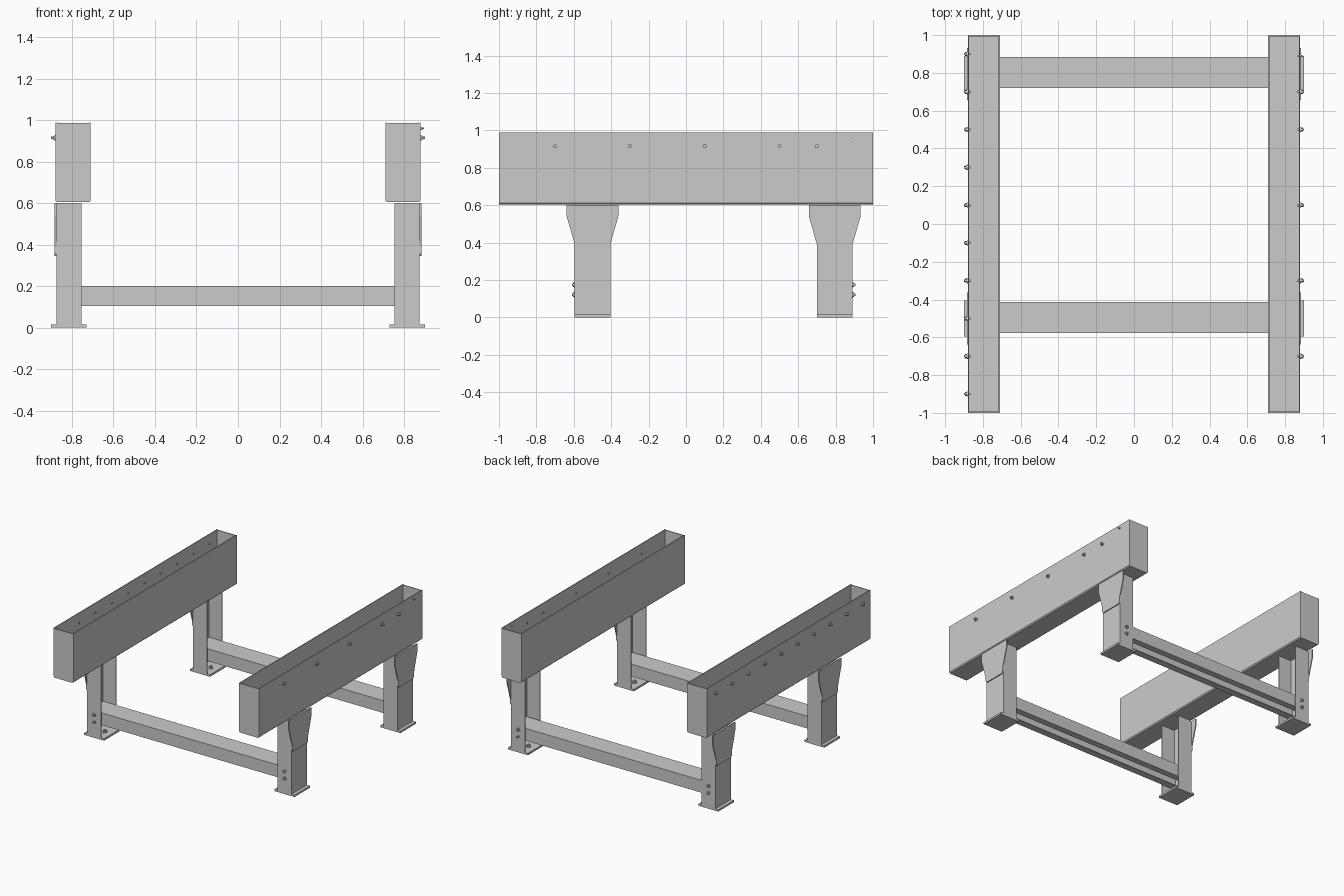
import bpy, bmesh, math
from mathutils import Vector

if "Cube" in bpy.data.objects:
    bpy.data.objects.remove(bpy.data.objects["Cube"])


def add_mesh(name, bm):
    bmesh.ops.recalc_face_normals(bm, faces=bm.faces)
    me = bpy.data.meshes.new(name)
    bm.to_mesh(me)
    bm.free()
    ob = bpy.data.objects.new(name, me)
    bpy.context.collection.objects.link(ob)
    return ob


def prism(name, pts, axis, a, b):
    """Extrude a closed 2D outline along an axis from a to b."""
    bm = bmesh.new()
    place = {'x': lambda p, q, t: (t, p, q),
             'y': lambda p, q, t: (p, t, q),
             'z': lambda p, q, t: (p, q, t)}[axis]
    face = bm.faces.new([bm.verts.new(place(p, q, a)) for p, q in pts])
    ext = bmesh.ops.extrude_face_region(bm, geom=[face])
    step = Vector(place(0, 0, b - a))
    bmesh.ops.translate(bm, vec=step,
                        verts=[v for v in ext['geom'] if isinstance(v, bmesh.types.BMVert)])
    return add_mesh(name, bm)


def box(name, x, y, z):
    return prism(name, [(x[0], y[0]), (x[1], y[0]), (x[1], y[1]), (x[0], y[1])], 'z', *z)


def bolt(name, pos, direction, r=0.011, height=0.014, inside=0.014):
    """Hex head on a washer with a shank through the plate."""
    bm = bmesh.new()
    for rad, start, end, seg in ((r * 1.25, 0, 0.004, 16), (r, 0.004, height, 6),
                                 (r * 0.55, -inside, height + 0.006, 12)):
        res = bmesh.ops.create_cone(bm, cap_ends=True, segments=seg, radius1=rad,
                                    radius2=rad, depth=end - start)
        bmesh.ops.translate(bm, verts=res['verts'], vec=(0, 0, (start + end) / 2))
    ob = add_mesh(name, bm)
    ob.rotation_mode = 'QUATERNION'
    ob.rotation_quaternion = Vector((0, 0, 1)).rotation_difference(Vector(direction))
    ob.location = pos
    return ob


T = 0.007                      # sheet thickness
XO, XI = 0.88, 0.71            # beam outer and inner side
ZB, ZT = 0.605, 0.988          # beam bottom and top
LEGS = {'front': (-0.595, -0.405, -1), 'rear': (0.70, 0.89, 1)}

for side, s in (('left', -1), ('right', 1)):
    # open-topped side beam with bent lower corners
    r = 0.008
    u = [(XO, ZT), (XO, ZB + r), (XO - r, ZB), (XI + r, ZB), (XI, ZB + r), (XI, ZT),
         (XI + T, ZT), (XI + T, ZB + T + 0.003), (XO - T, ZB + T + 0.003), (XO - T, ZT)]
    prism(f'{side}_beam', [(s * x, z) for x, z in u], 'y', -1, 1)

    # end plates closing the beam
    for end, e in (('front', -1), ('rear', 1)):
        box(f'{side}_beam_{end}_cap', sorted((s * (XI + T), s * (XO - T))),
            sorted((e * 1.0, e * (1 - T))), (ZB + T, ZT - 0.003))

    # bolts along the outer plate
    ys = [-0.9 + 0.2 * i for i in range(10)] if s < 0 else [-0.7, -0.3, 0.1, 0.5, 0.7]
    for i, y in enumerate(ys):
        bolt(f'{side}_beam_bolt_{i}', (s * XO, y, 0.915), (s, 0, 0))

    for end, (y0, y1, out) in LEGS.items():
        # channel leg, open towards the middle
        c = [(0.755, y0), (0.875, y0), (0.875, y1), (0.755, y1), (0.755, y1 - T),
             (0.875 - T, y1 - T), (0.875 - T, y0 + T), (0.755, y0 + T)]
        prism(f'{side}_{end}_leg', [(s * x, y) for x, y in c], 'z', 0.01, 0.60)

        # floor plate with anchor bolt
        ym = (y0 + y1) / 2
        box(f'{side}_{end}_foot_plate', sorted((s * 0.73, s * 0.90)), (y0, y1), (0, 0.015))
        bolt(f'{side}_{end}_anchor', (s * 0.79, ym, 0.015), (0, 0, 1), r=0.014, inside=0.005)

        # flared gusset plate on the outside
        half = [(0.095, 0.36), (0.095, 0.39), (0.138, 0.54), (0.138, 0.60)]
        g = ([(ym - 0.085, 0.345), (ym + 0.085, 0.345)] + [(ym + w, z) for w, z in half]
             + [(ym - w, z) for w, z in reversed(half)])
        prism(f'{side}_{end}_gusset', g, 'x', s * 0.875, s * 0.883)

        # cross member bolts
        for i, z in enumerate((0.12, 0.175)):
            bolt(f'{side}_{end}_leg_bolt_{i}', (s * 0.815, y1 if out > 0 else y0, z),
                 (0, out, 0), r=0.012, height=0.009)

# small fitting near the rear of the right beam
bolt('right_beam_small_bolt', (XO, 0.89, 0.96), (1, 0, 0), r=0.006, height=0.01)

# lipped cross members, slotted underneath
for end, (y0, y1) in (('front', (-0.578, -0.413)), ('rear', (0.72, 0.885))):
    z0, z1, lip = 0.105, 0.20, 0.05
    c = [(y0, z1), (y0, z0), (y0 + lip, z0), (y0 + lip, z0 + T), (y0 + T, z0 + T),
         (y0 + T, z1 - T), (y1 - T, z1 - T), (y1 - T, z0 + T), (y1 - lip, z0 + T),
         (y1 - lip, z0), (y1, z0), (y1, z1)]
    prism(f'{end}_cross_member', c, 'x', -0.865, 0.865)
